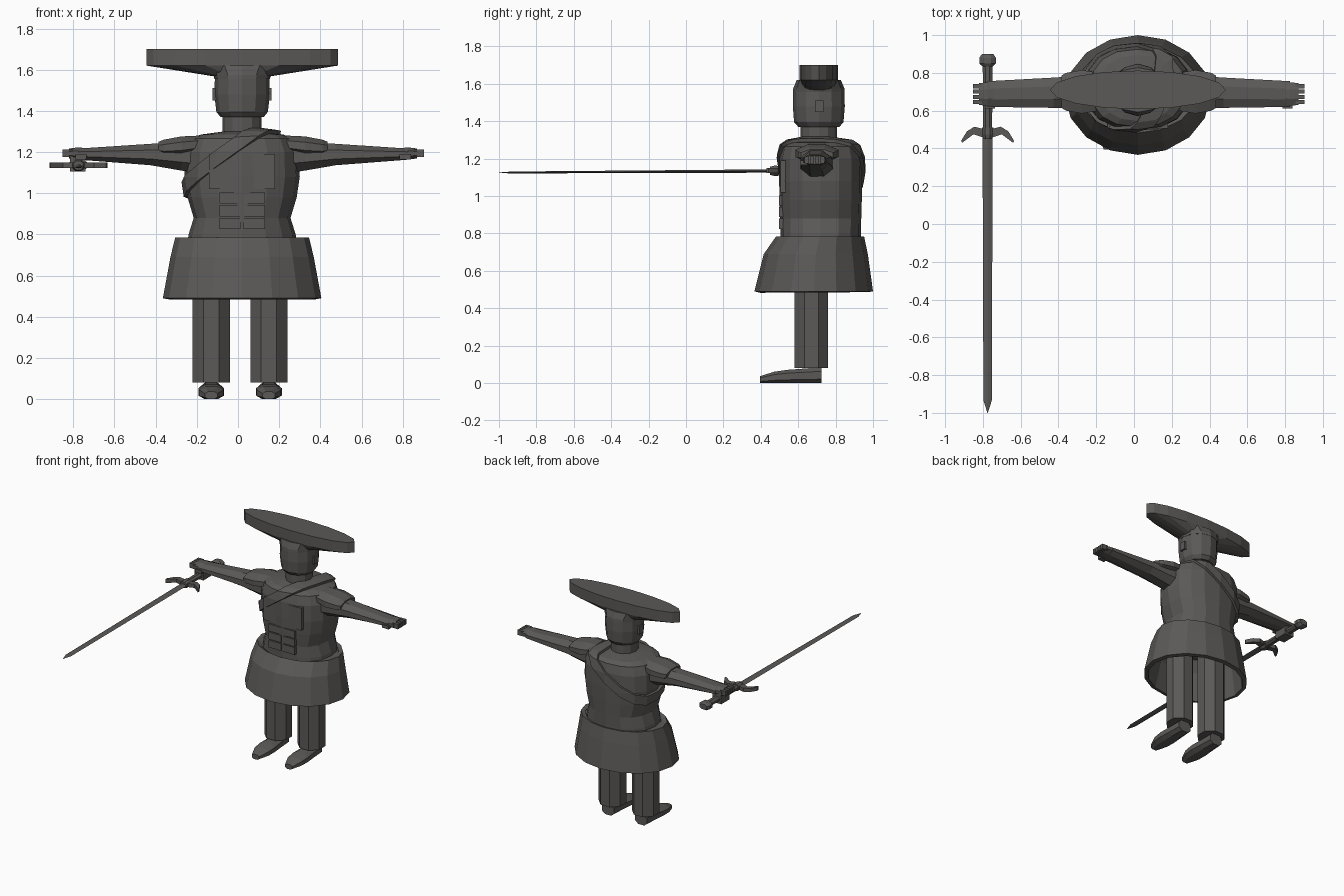
import bpy, bmesh, math
from mathutils import Vector

CX = 0.02   # body centre line
grey = bpy.data.materials.new("dark grey")
grey.diffuse_color = (0.105, 0.1, 0.096, 1)


def finish(name, bm):
    bmesh.ops.recalc_face_normals(bm, faces=bm.faces)
    me = bpy.data.meshes.new(name)
    bm.to_mesh(me)
    bm.free()
    me.materials.append(grey)
    ob = bpy.data.objects.new(name, me)
    bpy.context.collection.objects.link(ob)
    return ob


def loft(name, rings, n=8, axis='z', half=False, power=1.0, caps=True):
    """Skin through rings (t, cu, cv, ru, rv) placed along an axis."""
    bm = bmesh.new()
    loops = []
    for t, cu, cv, ru, rv in rings:
        loop = []
        for i in range(n):
            a = 2 * math.pi * (i + (0.5 if half else 0)) / n
            c, s = math.cos(a), math.sin(a)
            k = 1 / math.cos(math.pi / n) if half else 1
            u = cu + ru * k * math.copysign(abs(c) ** power, c)
            v = cv + rv * k * math.copysign(abs(s) ** power, s)
            co = {'z': (u, v, t), 'x': (t, u, v), 'y': (u, t, v)}[axis]
            loop.append(bm.verts.new(co))
        loops.append(loop)
    for a, b in zip(loops, loops[1:]):
        for i in range(n):
            j = (i + 1) % n
            bm.faces.new((a[i], a[j], b[j], b[i]))
    if caps:
        bm.faces.new(loops[0])
        bm.faces.new(loops[-1])
    return finish(name, bm)


def box(name, x0, x1, y0, y1, z0, z1):
    bm = bmesh.new()
    bmesh.ops.create_cube(bm, size=1)
    for v in bm.verts:
        v.co = Vector(((x0, x1)[v.co.x > 0], (y0, y1)[v.co.y > 0], (z0, z1)[v.co.z > 0]))
    return finish(name, bm)


def prism(name, pts, z0, z1):
    """Outline in x, y raised between two heights."""
    bm = bmesh.new()
    f = bm.faces.new([bm.verts.new((x, y, z0)) for x, y in pts])
    r = bmesh.ops.extrude_face_region(bm, geom=[f])
    for v in r['geom']:
        if isinstance(v, bmesh.types.BMVert):
            v.co.z = z1
    return finish(name, bm)


# Torso and neck
torso = loft("torso", [(0.76, CX, 0.72, 0.265, 0.215), (0.80, CX, 0.72, 0.26, 0.215),
                       (0.88, CX, 0.72, 0.235, 0.217), (0.98, CX, 0.72, 0.265, 0.22),
                       (1.08, CX, 0.72, 0.28, 0.222), (1.20, CX, 0.72, 0.275, 0.22),
                       (1.265, CX, 0.72, 0.25, 0.205), (1.285, CX, 0.72, 0.20, 0.175),
                       (1.30, CX, 0.71, 0.09, 0.09)], 16, power=0.85)
loft("neck", [(1.27, CX, 0.71, 0.095, 0.097), (1.38, CX, 0.71, 0.095, 0.097)], 12)

# Strap: slice of the torso between two slanted planes, thickened
bm = bmesh.new()
bm.from_mesh(torso.data)
normal = Vector((-0.7, 0.2, 1))
for dz, sign in ((0.035, 1), (-0.045, -1)):
    bmesh.ops.bisect_plane(bm, geom=bm.verts[:] + bm.edges[:] + bm.faces[:],
                           plane_co=(0.14, 0.72, 1.30 + dz), plane_no=normal * sign,
                           clear_outer=True)
strap = finish("chest_strap", bm)
m = strap.modifiers.new("thick", 'SOLIDIFY')
m.thickness, m.offset = 0.018, 1

# Chest and belly muscles as shallow raised plates
for s in (-1, 1):
    a, b = sorted((CX + s * 0.005, CX + s * 0.16))
    box("chest_plate", a, b, 0.505, 0.56, 1.02, 1.19)
    for i in range(3):
        a, b = sorted((CX + s * 0.007, CX + s * 0.11))
        box("belly_plate", a, b, 0.497, 0.54, 0.825 + i * 0.062, 0.88 + i * 0.062)

# Skirt, hollow below with a closing plate at the waist
skirt = loft("skirt", [(0.49, CX, 0.683, 0.385, 0.317), (0.69, CX, 0.694, 0.348, 0.278),
                       (0.785, CX, 0.717, 0.325, 0.235)], 16, caps=False)
m = skirt.modifiers.new("thick", 'SOLIDIFY')
m.thickness, m.offset = 0.03, -1
loft("waist_plate", [(0.755, CX, 0.717, 0.30, 0.215), (0.775, CX, 0.717, 0.30, 0.21)], 16)

# Head, ears and wide hat
loft("head", [(1.37, CX, 0.71, 0.105, 0.11), (1.395, CX, 0.71, 0.125, 0.132),
              (1.48, CX, 0.71, 0.135, 0.139), (1.57, CX, 0.71, 0.132, 0.137)], 12)
for s in (-1, 1):
    a, b = sorted((CX + s * 0.12, CX + s * 0.143))
    box("ear", a, b, 0.69, 0.735, 1.45, 1.51)
loft("hat_crown", [(1.555, CX, 0.71, 0.135, 0.139), (1.575, CX, 0.71, 0.14, 0.137),
                   (1.62, CX, 0.71, 0.17, 0.118)], 12)
loft("hat_brim", [(1.565, CX, 0.71, 0.12, 0.08), (1.62, CX, 0.71, 0.465, 0.102),
                  (1.70, CX, 0.71, 0.465, 0.102)], 16)

for s in (-1, 1):
    # Legs and shoes
    lx = 0.01 + s * 0.14
    loft("leg", [(0.08, lx, 0.67, 0.09, 0.09), (0.77, lx, 0.67, 0.09, 0.09)], 8, half=True)
    loft("shoe", [(0.395, lx, 0.018, 0.03, 0.018), (0.47, lx, 0.03, 0.058, 0.03),
                  (0.54, lx, 0.035, 0.062, 0.035), (0.62, lx, 0.038, 0.056, 0.038),
                  (0.725, lx, 0.042, 0.05, 0.042)], 8, 'y', half=True, power=0.8)
    # Arms and shoulder pads
    def X(d):
        return CX + 0.005 + s * d
    loft("arm", [(X(0.20), 0.70, 1.175, 0.09, 0.08), (X(0.30), 0.70, 1.18, 0.085, 0.07),
                 (X(0.45), 0.695, 1.188, 0.08, 0.052), (X(0.80), 0.688, 1.19, 0.068, 0.027)],
         8, 'x', half=True)
    loft("shoulder_pad", [(X(0.21), 0.70, 1.238, 0.10, 0.042), (X(0.30), 0.70, 1.228, 0.115, 0.048),
                          (X(0.385), 0.70, 1.22, 0.10, 0.04), (X(0.41), 0.70, 1.22, 0.085, 0.03)],
         8, 'x', half=True)
    # Hands with four fingers and a thumb
    loft("palm", [(X(0.76), 0.688, 1.19, 0.05, 0.028), (X(0.80), 0.688, 1.193, 0.062, 0.03),
                  (X(0.845), 0.688, 1.193, 0.058, 0.024)], 8, 'x', half=True)
    for i in range(4):
        y = 0.634 + i * 0.028
        a, b = sorted((X(0.83), X(0.878)))
        box("finger", a, b, y, y + 0.022, 1.175, 1.212)
    a, b = sorted((X(0.76), X(0.815)))
    box("thumb", a, b, 0.612, 0.65, 1.165, 1.19)

# Fingers closed round the grip
box("grip_fingers", -0.815, -0.74, 0.64, 0.74, 1.105, 1.18)

# Sword: blade, guard, grip and pommel
SX = -0.775
loft("blade", [(-1.0, SX, 1.125, 0.001, 0.001), (-0.935, SX, 1.126, 0.022, 0.005),
               (0.50, SX, 1.134, 0.027, 0.009)], 4, 'y')
wing = [(0.0, 0.475), (0.03, 0.46), (0.075, 0.475), (0.135, 0.43),
        (0.14, 0.44), (0.11, 0.49), (0.07, 0.515), (0.03, 0.505), (0.0, 0.51)]
for s in (-1, 1):
    prism("guard", [(SX + s * x, y) for x, y in wing], 1.122, 1.15)
loft("guard_block", [(0.45, SX, 1.135, 0.025, 0.022), (0.475, SX, 1.135, 0.032, 0.028),
                     (0.51, SX, 1.135, 0.03, 0.025)], 8, 'y', half=True)
loft("grip", [(0.49, SX, 1.135, 0.024, 0.02), (0.85, SX, 1.137, 0.026, 0.02)], 8, 'y', half=True)
loft("pommel", [(0.835, SX, 1.137, 0.028, 0.02), (0.85, SX, 1.137, 0.044, 0.03),
                (0.88, SX, 1.137, 0.044, 0.03), (0.90, SX, 1.137, 0.03, 0.02)], 8, 'y', half=True)
